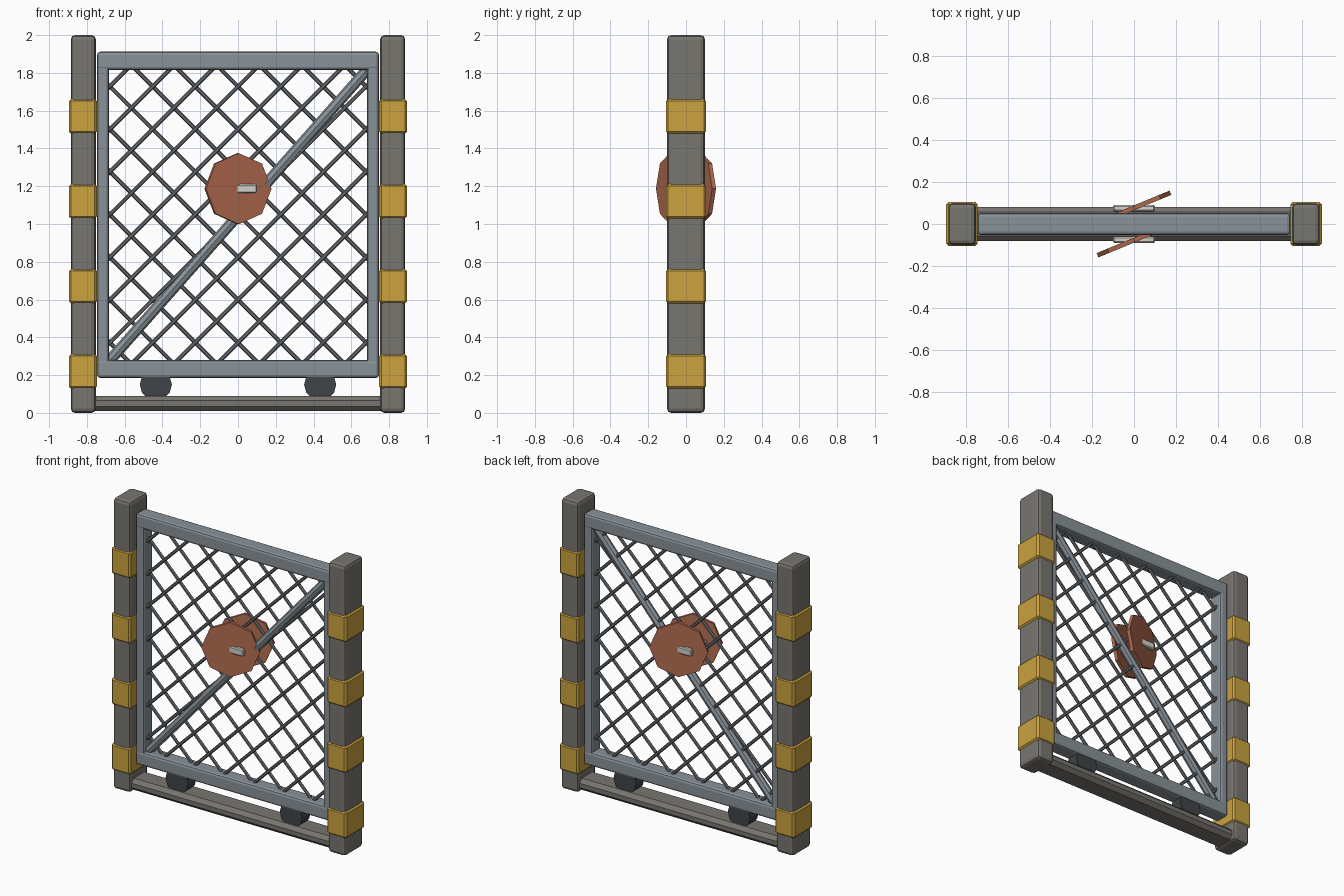
import bpy, bmesh
from math import radians, sqrt
from mathutils import Vector, Matrix

if "Cube" in bpy.data.objects:
    bpy.data.objects.remove(bpy.data.objects["Cube"])


def material(name, rgb):
    m = bpy.data.materials.new(name)
    m.diffuse_color = (*rgb, 1)
    m.use_nodes = True
    m.node_tree.nodes["Principled BSDF"].inputs["Base Color"].default_value = m.diffuse_color
    return m


STONE = material("warm_grey", (0.19, 0.18, 0.16))
STEEL = material("blue_steel", (0.25, 0.29, 0.32))
WIRE = material("wire_grey", (0.14, 0.15, 0.16))
YELLOW = material("yellow", (0.60, 0.36, 0.05))
RUST = material("rust", (0.45, 0.15, 0.08))
DARK = material("dark_grey", (0.05, 0.06, 0.065))
LIGHT = material("light_grey", (0.65, 0.64, 0.60))


def finish(name, bm, mat):
    me = bpy.data.meshes.new(name)
    bm.to_mesh(me)
    bm.free()
    me.materials.append(mat)
    ob = bpy.data.objects.new(name, me)
    bpy.context.collection.objects.link(ob)
    return ob


def box(name, lo, hi, mat, bevel=0.0, segments=2):
    lo, hi = Vector(lo), Vector(hi)
    bm = bmesh.new()
    bmesh.ops.create_cube(bm, size=1, matrix=Matrix.Translation((lo + hi) / 2)
                          @ Matrix.Diagonal((*(hi - lo), 1)))
    if bevel:
        bmesh.ops.bevel(bm, geom=bm.edges[:], offset=bevel, segments=segments,
                        profile=0.5, affect='EDGES')
    return finish(name, bm, mat)


def add_rod(bm, a, b, r, sides):
    a, b = Vector(a), Vector(b)
    d = b - a
    bmesh.ops.create_cone(bm, cap_ends=True, segments=sides, radius1=r, radius2=r,
                          depth=d.length, matrix=Matrix.Translation((a + b) / 2)
                          @ d.to_track_quat('Z', 'Y').to_matrix().to_4x4())


def rod(name, a, b, r, sides, mat):
    bm = bmesh.new()
    add_rod(bm, a, b, r, sides)
    return finish(name, bm, mat)


# Posts with yellow bands, gate side bars and rollers, on both sides
for s, side in ((-1, "left"), (1, "right")):
    def span(a, b):
        return sorted((s * a, s * b))
    x0, x1 = span(0.753, 0.885)
    box(side + "_post", (x0, -0.1, 0), (x1, 0.1, 2), STONE, 0.022)
    x0, x1 = span(0.747, 0.895)
    for i in range(4):
        z = 0.22 + 0.45 * i
        box(f"{side}_band_{i + 1}", (x0, -0.106, z - 0.092), (x1, 0.106, z + 0.092),
            YELLOW, 0.012, 1)
    x0, x1 = span(0.683, 0.746)
    box(side + "_frame_bar", (x0, -0.05, 0.19), (x1, 0.05, 1.9), STEEL, 0.016)
    rod(side + "_roller", (s * 0.435, -0.045, 0.15), (s * 0.435, 0.045, 0.15),
        0.085, 12, DARK)

# Ground track and horizontal frame bars
box("ground_track", (-0.78, -0.082, 0.01), (0.78, 0.082, 0.09), STONE, 0.025, 1)
box("top_frame_bar", (-0.746, -0.052, 1.815), (0.746, 0.052, 1.912), STEEL, 0.016)
box("bottom_frame_bar", (-0.746, -0.052, 0.185), (0.746, 0.052, 0.28), STEEL, 0.016)

# Wire mesh: two crossing families of 45 degree rods clipped to the frame
W, H, ZC, STEP = 0.70, 0.79, 1.05, 0.226
for s, name in ((1, "rising_wires"), (-1, "falling_wires")):
    bm = bmesh.new()
    for k in range(-6, 7):
        c = k * STEP
        lo, hi = max(-W, c - H), min(W, c + H)
        if hi - lo > 0.06:
            add_rod(bm, (s * lo, -s * 0.008, ZC + lo - c),
                    (s * hi, -s * 0.008, ZC + hi - c), 0.011, 6)
    finish(name, bm, WIRE)

# Diagonal brace
rod("diagonal_brace", (-0.69, 0, 0.265), (0.69, 0, 1.825), 0.029, 8, STEEL)

# Slanted octagonal plates and their bars, front and back
for s, face in ((-1, "front"), (1, "back")):
    c = Vector((0, s * 0.077, 1.187))
    n = Matrix.Rotation(radians(22.5), 3, 'Z') @ Vector((0, 0.011, 0))
    rod(face + "_plate", c - n, c + n, 0.188, 8, RUST)
    y0, y1 = sorted((s * 0.06, s * 0.09))
    box(face + "_plate_bar", (-0.1, y0, 1.163), (0.1, y1, 1.211), LIGHT, 0.006, 1)
